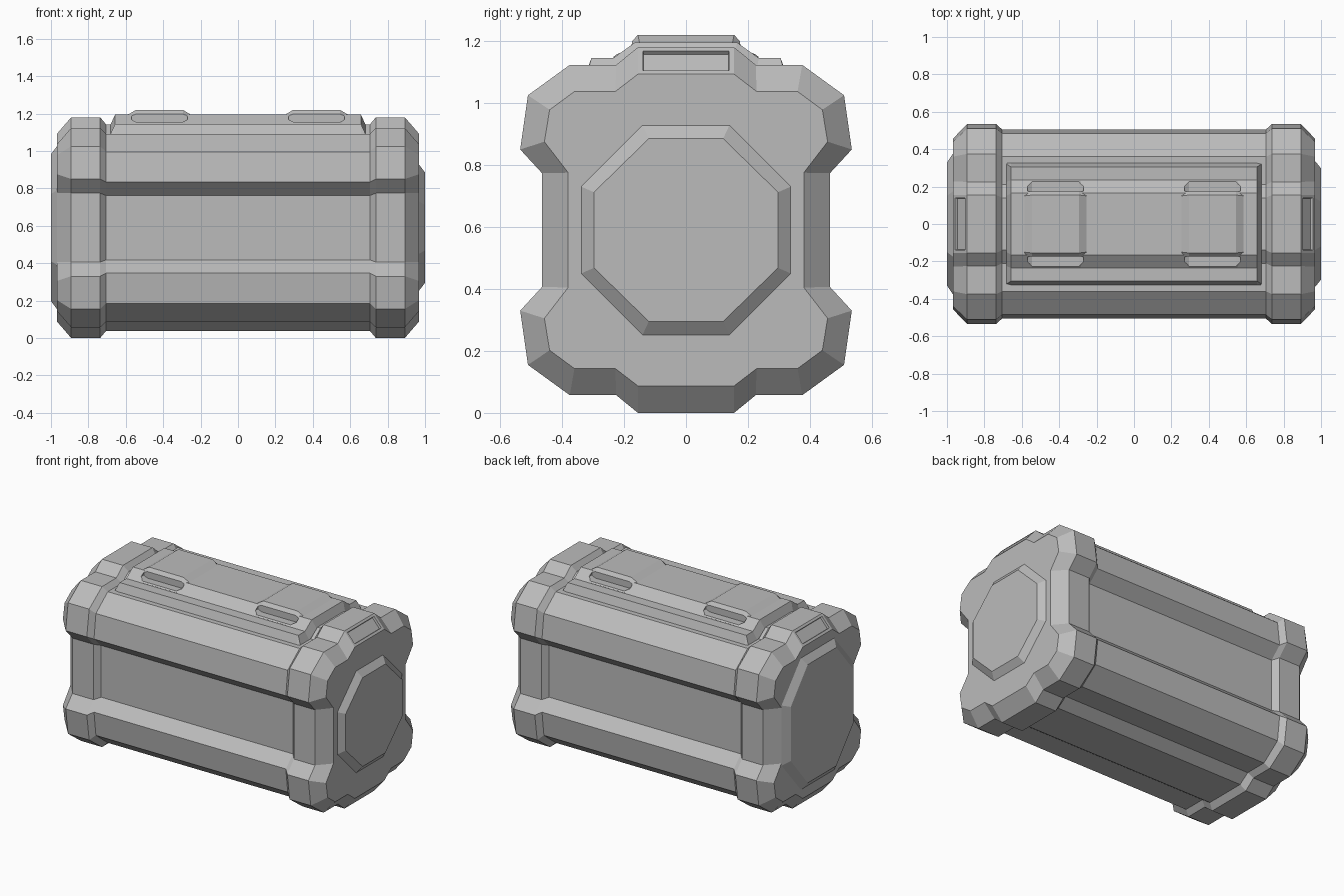
import bpy, bmesh
from mathutils import Vector

cube = bpy.data.objects.get("Cube")
if cube:
    bpy.data.objects.remove(cube)

GREY = (0.5, 0.5, 0.5, 1.0)
metal = bpy.data.materials.new("plain grey")
metal.use_nodes = True
metal.diffuse_color = GREY
metal.node_tree.nodes["Principled BSDF"].inputs["Base Color"].default_value = GREY

MID = 0.59  # height of the crate's long axis


def finish(name, bm):
    bmesh.ops.recalc_face_normals(bm, faces=bm.faces)
    mesh = bpy.data.meshes.new(name)
    bm.to_mesh(mesh)
    bm.free()
    mesh.materials.append(metal)
    ob = bpy.data.objects.new(name, mesh)
    bpy.context.scene.collection.objects.link(ob)
    return ob


def loft(bm, sections, start=True, end=True):
    """Join (x, [(y, z), ...]) rings into a skin, with optional end faces."""
    rings = [[bm.verts.new((x, y, z)) for y, z in ring] for x, ring in sections]
    for a, b in zip(rings, rings[1:]):
        for i in range(len(a)):
            j = (i + 1) % len(a)
            bm.faces.new((a[i], a[j], b[j], b[i]))
    if start:
        bm.faces.new(rings[0])
    if end:
        bm.faces.new(rings[-1])


def quad_ring(quarter):
    """Mirror a quarter outline, top centre to side, into a closed ring."""
    half = quarter + [(y, -z) for y, z in reversed(quarter)]
    full = half + [(-y, z) for y, z in reversed(half)]
    return [(y, z + MID) for y, z in full]


def half_ring(half):
    """Mirror a half outline across y = 0."""
    return half + [(-y, z) for y, z in reversed(half)]


outer = quad_ring([(0.155, 0.59), (0.225, 0.533), (0.375, 0.533),
                   (0.51, 0.435), (0.535, 0.26), (0.465, 0.184)])
inner = quad_ring([(0.155, 0.503), (0.228, 0.447), (0.36, 0.447),
                   (0.44, 0.388), (0.457, 0.285), (0.38, 0.185)])
waist = quad_ring([(0.14, 0.552), (0.21, 0.502), (0.36, 0.502),
                   (0.485, 0.405), (0.505, 0.243), (0.43, 0.172)])

# Main body
bm = bmesh.new()
loft(bm, [(-0.705, waist), (0.705, waist)], False, False)
finish("crate_body", bm)

# End caps, each with a sunken window in the sloped top face
for side, name in ((1, "left_end_cap"), (-1, "right_end_cap")):
    bm = bmesh.new()
    loft(bm, [(side * 0.705, waist), (side * 0.737, outer),
              (side * 0.892, outer), (side * 0.967, inner)], start=False)
    bmesh.ops.recalc_face_normals(bm, faces=bm.faces)
    slope = Vector((side * 0.93, 0, 1.137))
    face = min(bm.faces, key=lambda f: (f.calc_center_median() - slope).length)
    bmesh.ops.inset_individual(bm, faces=[face], thickness=0.023)
    bmesh.ops.inset_individual(bm, faces=[face], thickness=0.003, depth=-0.015)
    finish(name, bm)

# Raised octagonal plates on the ends, the right one larger
plates = (("left_end_plate", 1, [(0.14, 0.338), (0.338, 0.14)],
           [(0.12, 0.295), (0.297, 0.122)]),
          ("right_end_plate", -1, [(0.175, 0.437), (0.378, 0.2)],
           [(0.15, 0.393), (0.328, 0.18)]))
for name, side, base, face in plates:
    bm = bmesh.new()
    loft(bm, [(side * 0.96, quad_ring(base)), (side * 0.967, quad_ring(base)),
              (side * 1.0, quad_ring(face))])
    finish(name, bm)

# Lid panel following the top of the body
lid_low = half_ring([(0.33, 1.08), (0.32, 1.09), (0.225, 1.09), (0.15, 1.14)])
lid_top = half_ring([(0.33, 1.08), (0.305, 1.145), (0.235, 1.145), (0.165, 1.195)])
bm = bmesh.new()
loft(bm, [(-0.682, lid_low), (-0.657, lid_top), (0.657, lid_top), (0.682, lid_low)])
lid = finish("lid_panel", bm)

# Raised saddles across the lid
saddle_low = half_ring([(0.2, 1.12), (0.22, 1.145), (0.162, 1.19), (0.15, 1.194)])
saddle_top = half_ring([(0.2, 1.12), (0.235, 1.148), (0.177, 1.196), (0.155, 1.22)])
saddles = []
for cx, name in ((0.42, "left_saddle"), (-0.42, "right_saddle")):
    bm = bmesh.new()
    loft(bm, [(cx - 0.168, saddle_low), (cx - 0.125, saddle_top),
              (cx + 0.125, saddle_top), (cx + 0.168, saddle_low)])
    saddles.append(finish(name, bm))

# Grip slots cut into both sloping edges
slot = [(0.125, 1.155), (0.15, 1.168), (0.15, 1.185), (0.125, 1.205)]
bm = bmesh.new()
for cx in (-0.42, 0.42):
    for side in (-1, 1):
        ends = [[bm.verts.new((cx + x, side * y, z)) for x, z in half_ring(slot)]
                for y in (0.175, 0.32)]
        bm.faces.new(ends[0])
        bm.faces.new(ends[1])
        for i in range(len(ends[0])):
            j = (i + 1) % len(ends[0])
            bm.faces.new((ends[0][i], ends[0][j], ends[1][j], ends[1][i]))
cutter = finish("grip_slot_cutter", bm)
cutter.hide_render = True
cutter.display_type = 'WIRE'
for ob in [lid] + saddles:
    mod = ob.modifiers.new("grip_slots", 'BOOLEAN')
    mod.operation = 'DIFFERENCE'
    mod.solver = 'EXACT'
    mod.object = cutter
